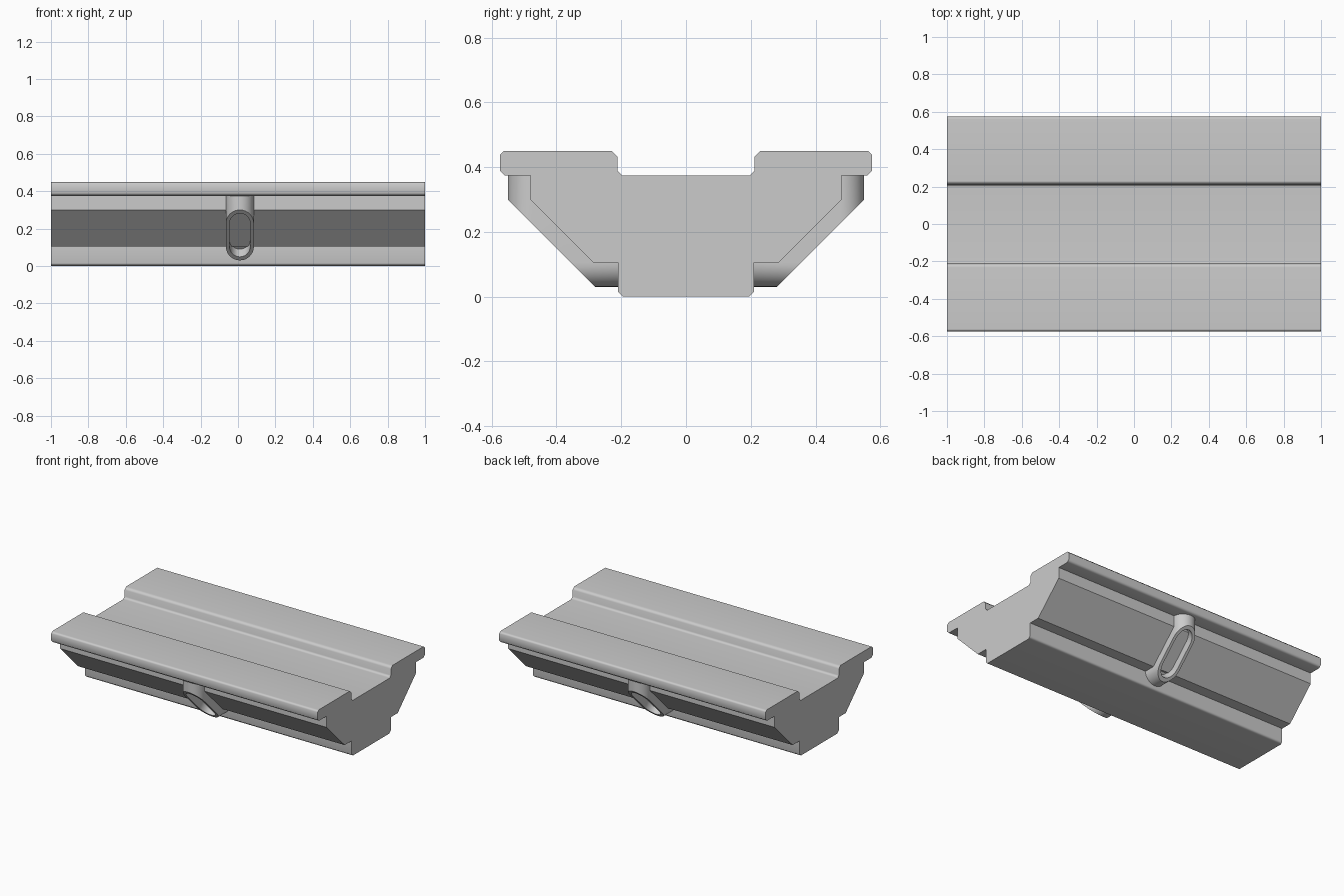
import bpy, bmesh, math

if "Cube" in bpy.data.objects:
    bpy.data.objects.remove(bpy.data.objects["Cube"])

CX, R, HOLE_R = 0.01, 0.075, 0.056      # bracket centre, outer and slot radius
Z_LOW, Z_HIGH = 0.105, 0.225            # slot end centres


def make_object(name, bm):
    bmesh.ops.recalc_face_normals(bm, faces=bm.faces)
    mesh = bpy.data.meshes.new(name)
    bm.to_mesh(mesh)
    bm.free()
    obj = bpy.data.objects.new(name, mesh)
    bpy.context.collection.objects.link(obj)
    bpy.ops.object.select_all(action='DESELECT')
    obj.select_set(True)
    bpy.context.view_layer.objects.active = obj
    return obj


def stadium(radius, offset, n=16):
    """Slot outline on the sloping plane y = z + 0.25, shifted along its normal."""
    pts = []
    d = offset / math.sqrt(2)
    for centre, start in ((Z_HIGH, 0), (Z_LOW, math.pi)):
        for i in range(n + 1):
            a = start + math.pi * i / n
            z = centre + radius * math.sin(a)
            pts.append((CX + radius * math.cos(a), z + 0.25 + d, z - d))
    return pts


# Main beam: half profile (y, z), mirrored and extruded along x
half = [(0.195, 0), (0.21, 0.015), (0.21, 0.105), (0.285, 0.105),
        (0.48, 0.30), (0.48, 0.375), (0.56, 0.375), (0.575, 0.39),
        (0.575, 0.437), (0.562, 0.45), (0.23, 0.45), (0.212, 0.432),
        (0.212, 0.39), (0.198, 0.375)]
profile = half + [(-y, z) for y, z in reversed(half)]
bm = bmesh.new()
cap = bm.faces.new([bm.verts.new((-1, y, z)) for y, z in profile])
ext = bmesh.ops.extrude_face_region(bm, geom=[cap], use_keep_orig=True)
for v in ext['geom']:
    if isinstance(v, bmesh.types.BMVert):
        v.co.x = 1
beam = make_object("beam", bm)
bpy.ops.object.shade_smooth_by_angle(angle=math.radians(50))
# Keep the folds of the sloping sides crisp, soften only the chamfers
sharp = beam.data.attributes["sharp_edge"].data
for e in beam.data.edges:
    a, b = (beam.data.vertices[i].co for i in e.vertices)
    if 0.05 < a.z < 0.37 and 0.05 < b.z < 0.37:
        sharp[e.index].value = True
wn = beam.modifiers.new("flat_faces", 'WEIGHTED_NORMAL')
wn.keep_sharp = True

# Slot cutter for the bracket
bm = bmesh.new()
lower = [bm.verts.new(p) for p in stadium(HOLE_R, -0.058)]
upper = [bm.verts.new(p) for p in stadium(HOLE_R, 0.03)]
bm.faces.new(lower)
bm.faces.new(upper)
for i in range(len(lower)):
    j = (i + 1) % len(lower)
    bm.faces.new((lower[i], lower[j], upper[j], upper[i]))
cutter = make_object("slot_cutter", bm)
cutter.hide_render = True

# Side bracket: vertical and horizontal pipe stubs joined by a sloping face
bm = bmesh.new()
for p in stadium(R, 0):
    bm.verts.new(p)
for i in range(32):
    c, s = R * math.cos(math.tau * i / 32), R * math.sin(math.tau * i / 32)
    bm.verts.new((CX + c, 0.475 + s, 0.378))
    bm.verts.new((CX + c, 0.205, 0.105 + s))
bmesh.ops.convex_hull(bm, input=bm.verts)
bmesh.ops.dissolve_limit(bm, angle_limit=0.01, verts=bm.verts, edges=bm.edges)
bracket = make_object("side_brackets", bm)
cut = bracket.modifiers.new("slot", 'BOOLEAN')
cut.operation = 'DIFFERENCE'
cut.solver = 'EXACT'
cut.object = cutter
bpy.ops.object.modifier_apply(modifier="slot")
bpy.data.objects.remove(cutter)
bpy.ops.object.shade_smooth_by_angle(angle=math.radians(30))

# Second bracket on the opposite side
mirror = bracket.modifiers.new("both_sides", 'MIRROR')
mirror.use_axis = (False, True, False)
